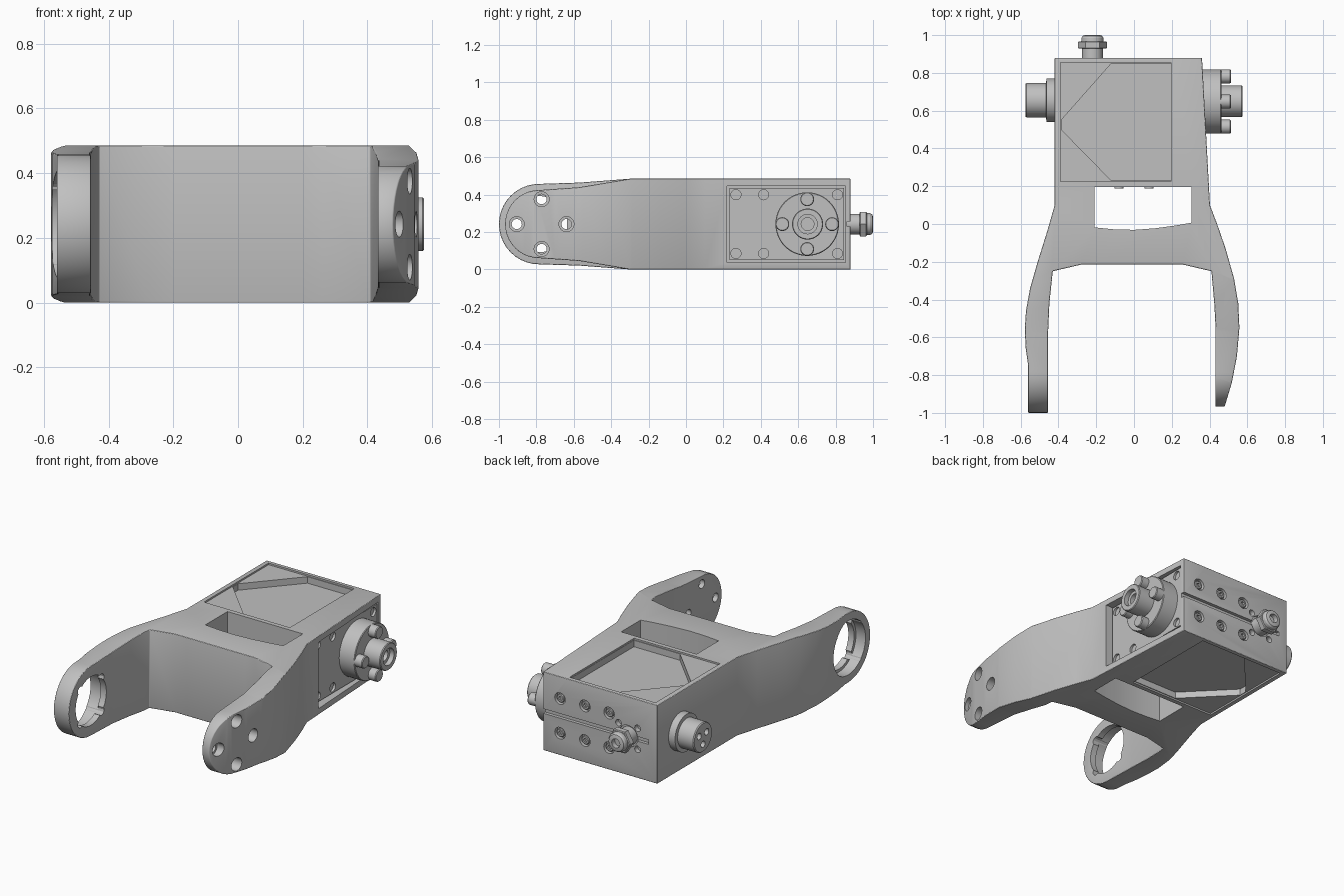
import bpy, bmesh, math
from mathutils import Matrix, Vector

if bpy.data.objects.get("Cube"):
    bpy.data.objects.remove(bpy.data.objects["Cube"], do_unlink=True)

grey = bpy.data.materials.new("light_grey")
grey.use_nodes = True
grey.diffuse_color = (0.53, 0.53, 0.53, 1)
grey.node_tree.nodes["Principled BSDF"].inputs["Base Color"].default_value = grey.diffuse_color

MID = 0.2425          # centre height
TURN = {"x": Matrix.Rotation(math.pi / 2, 4, "Y"),
        "y": Matrix.Rotation(-math.pi / 2, 4, "X"),
        "z": Matrix.Identity(4)}


def finish(name, bm):
    bmesh.ops.recalc_face_normals(bm, faces=bm.faces)
    mesh = bpy.data.meshes.new(name)
    bm.to_mesh(mesh)
    bm.free()
    mesh.materials.append(grey)
    ob = bpy.data.objects.new(name, mesh)
    bpy.context.collection.objects.link(ob)
    return ob


def loft(name, rings):
    bm = bmesh.new()
    loops = [[bm.verts.new(p) for p in ring] for ring in rings]
    for a, b in zip(loops, loops[1:]):
        for i in range(len(a)):
            j = (i + 1) % len(a)
            bm.faces.new((a[i], a[j], b[j], b[i]))
    bm.faces.new(loops[0])
    bm.faces.new(loops[-1])
    return finish(name, bm)


def prism(name, outline, lo, hi):
    return loft(name, [[(x, y, z) for x, y in outline] for z in (lo, hi)])


def box(name, lo, hi):
    return prism(name, [(lo[0], lo[1]), (hi[0], lo[1]), (hi[0], hi[1]), (lo[0], hi[1])], lo[2], hi[2])


def turned(name, axis, centre, steps, sides=32):
    """Stack of rings (position along axis, radius), closed at both ends."""
    ob = loft(name, [[(r * math.cos(math.tau * i / sides), r * math.sin(math.tau * i / sides), t)
                      for i in range(sides)] for t, r in steps])
    ob.data.transform(Matrix.Translation(Vector(centre)) @ TURN[axis])
    return ob


def apply(ob, mod):
    bpy.context.view_layer.objects.active = ob
    bpy.ops.object.modifier_apply(modifier=mod.name)


def boolean(ob, tool, operation="DIFFERENCE"):
    mod = ob.modifiers.new("bool", "BOOLEAN")
    mod.operation, mod.object, mod.solver = operation, tool, "EXACT"
    apply(ob, mod)
    bpy.data.objects.remove(tool, do_unlink=True)


def smooth(ob):
    bpy.ops.object.select_all(action="DESELECT")
    ob.select_set(True)
    bpy.context.view_layer.objects.active = ob
    bpy.ops.object.shade_smooth_by_angle(angle=math.radians(25))


# Fork body: plan outline cut to the side profile
plan = [(-0.42, 0.88), (-0.42, 0.1), (-0.46, -0.04), (-0.51, -0.2), (-0.55, -0.34), (-0.572, -0.46),
        (-0.578, -0.56), (-0.573, -0.66), (-0.56, -0.75), (-0.56, -1.05), (-0.455, -1.05),
        (-0.455, -0.58), (-0.448, -0.42), (-0.43, -0.25), (-0.28, -0.215), (0.26, -0.215),
        (0.41, -0.25), (0.425, -0.42), (0.432, -0.55), (0.432, -1.05), (0.452, -1.05),
        (0.485, -0.95), (0.518, -0.84), (0.545, -0.7), (0.558, -0.55), (0.552, -0.42),
        (0.53, -0.29), (0.485, -0.13), (0.44, 0.0), (0.402, 0.1), (0.36, 0.88)]
body = prism("fork_body", plan, -0.1, 0.6)


def side_ring(x, r):
    low = [(0.95, 0), (-0.3, 0), (-0.57, (MID - r) * 0.75)]
    arc = [(-0.785 - r * math.sin(a), MID - r * math.cos(a))
           for a in (math.pi * i / 20 for i in range(21))]
    high = [(y, 2 * MID - z) for y, z in reversed(low)]
    return [(x, y, z) for y, z in low + arc + high]


boolean(body, loft("side_cutter", [side_ring(-0.7, 0.215), side_ring(-0.2, 0.215),
                                   side_ring(0.2, 0.182), side_ring(0.7, 0.182)]), "INTERSECT")
bevel = body.modifiers.new("edge", "BEVEL")
bevel.width, bevel.segments = 0.014, 3
bevel.limit_method, bevel.angle_limit = "ANGLE", math.radians(50)
apply(body, bevel)

# Through window with curved front wall
boolean(body, prism("window_cutter", [(-0.21, 0.197), (-0.21, -0.018), (-0.11, -0.028), (0, -0.031),
                                      (0.11, -0.023), (0.22, -0.008), (0.305, 0.007), (0.305, 0.197)],
                    -0.1, 0.6))

# Stepped pockets, top and bottom
deep = [(-0.385, 0.5), (-0.12, 0.23), (0.195, 0.23), (0.195, 0.85), (-0.12, 0.85), (-0.385, 0.55)]
for sign in (1, -1):
    face = MID + sign * MID
    for shape, depth in (([(-0.39, 0.225), (0.197, 0.225), (0.197, 0.855), (-0.39, 0.855)], 0.01), (deep, 0.05)):
        boolean(body, prism("pocket_cutter", shape, *sorted((face - sign * depth, face + sign * 0.1))))

# Bearing eye with four notches in the right arm
boolean(body, turned("eye_cutter", "x", (0, -0.785, MID), [(-0.7, 0.167), (-0.495, 0.167), (-0.494, 0.15), (-0.4, 0.15)], 40))
for a in (0.25, 0.75, 1.25, 1.75):
    c = (0, -0.785 + 0.145 * math.cos(a * math.pi), MID + 0.145 * math.sin(a * math.pi))
    boolean(body, turned("notch_cutter", "x", c, [(-0.7, 0.025), (-0.4, 0.025)], 12))

# Four counterbored holes in the left arm
for dy, dz in ((0.133, 0), (-0.133, 0), (0, 0.133), (0, -0.133)):
    boolean(body, turned("arm_hole_cutter", "x", (0, -0.772 + dy, MID + dz),
                         [(0.4, 0.027), (0.462, 0.027), (0.463, 0.04), (0.7, 0.04)], 24))

# Side recess, rear groove and gland seat
boolean(body, box("recess_cutter", (0.335, 0.22, 0.038), (0.5, 0.852, 0.447)))
boolean(body, box("groove_cutter", (-0.36, 0.86, MID - 0.014), (0.5, 0.95, MID + 0.014)))
boolean(body, turned("seat_cutter", "y", (-0.22, 0, MID), [(0.868, 0.066), (0.95, 0.066)]))
for a in (0.25, 0.75, 1.25, 1.75):
    c = (-0.22 + 0.092 * math.cos(a * math.pi), 0, MID + 0.092 * math.sin(a * math.pi))
    boolean(body, turned("seat_hole_cutter", "y", c, [(0.85, 0.02), (0.95, 0.02)], 16))

# Rear socket screws in counterbores
for x in (0.245, 0.075, -0.09):
    for z in (MID - 0.107, MID + 0.107):
        boolean(body, turned("screw_cutter", "y", (x, 0, z), [(0.855, 0.036), (0.95, 0.036)], 24))
        screw = turned("rear_screw", "y", (x, 0, z), [(0.85, 0.026), (0.872, 0.026), (0.876, 0.022)], 20)
        boolean(screw, turned("socket_cutter", "y", (x, 0, z), [(0.862, 0.013), (0.9, 0.013)], 6))
        smooth(screw)
smooth(body)

# Small screws on the window's rear wall
for x in (-0.08, 0.08):
    smooth(turned("window_screw", "y", (x, 0, MID), [(0.188, 0.024), (0.21, 0.024)], 20))

# Side plate with six holes
plate = box("side_plate", (0.33, 0.232, 0.05), (0.357, 0.845, 0.435))
for y in (0.267, 0.415, 0.81):
    for z in (MID - 0.157, MID + 0.157):
        boolean(plate, turned("plate_hole_cutter", "x", (0, y, z), [(0.342, 0.027), (0.4, 0.027)], 20))
smooth(plate)

# Drive flange, hollow hub and bolts
hub_y = 0.648
flange = turned("drive_flange", "x", (0, hub_y, MID),
                [(0.35, 0.17), (0.458, 0.17), (0.462, 0.166)], 48)
for dy, dz in ((0.133, 0), (-0.133, 0), (0, 0.133), (0, -0.133)):
    smooth(turned("flange_bolt", "x", (0, hub_y + dy, MID + dz),
                  [(0.45, 0.037), (0.508, 0.037), (0.513, 0.033)], 24))
smooth(flange)
hub = turned("drive_hub", "x", (0, hub_y + 0.002, MID), [(0.45, 0.083), (0.57, 0.083), (0.575, 0.079)], 40)
boolean(hub, turned("bore_cutter", "x", (0, hub_y + 0.002, MID),
                    [(0.5, 0.034), (0.545, 0.034), (0.546, 0.052), (0.6, 0.052)]))
smooth(hub)

# Side connector with three sockets
plug = turned("side_connector", "x", (0, 0.655, MID),
              [(-0.575, 0.086), (-0.569, 0.091), (-0.465, 0.091), (-0.464, 0.115), (-0.41, 0.115)], 40)
for k in range(3):
    a = math.tau * k / 3 + 0.5
    boolean(plug, turned("pin_cutter", "x", (0, 0.655 + 0.042 * math.cos(a), MID + 0.042 * math.sin(a)),
                         [(-0.6, 0.02), (-0.545, 0.02)], 16))
smooth(plug)

# Cable gland: collar, hex nut and domed cap with bore
g = (-0.22, 0, MID)
smooth(turned("gland_collar", "y", g, [(0.86, 0.055), (0.93, 0.055)]))
smooth(turned("gland_nut", "y", g, [(0.928, 0.07), (0.932, 0.076), (0.963, 0.076), (0.967, 0.07)], 6))
cap = turned("gland_cap", "y", g, [(0.96, 0.06), (0.985, 0.058), (0.996, 0.051), (1.0, 0.04)])
boolean(cap, turned("cap_cutter", "y", g, [(0.97, 0.028), (1.1, 0.028)], 20))
smooth(cap)
